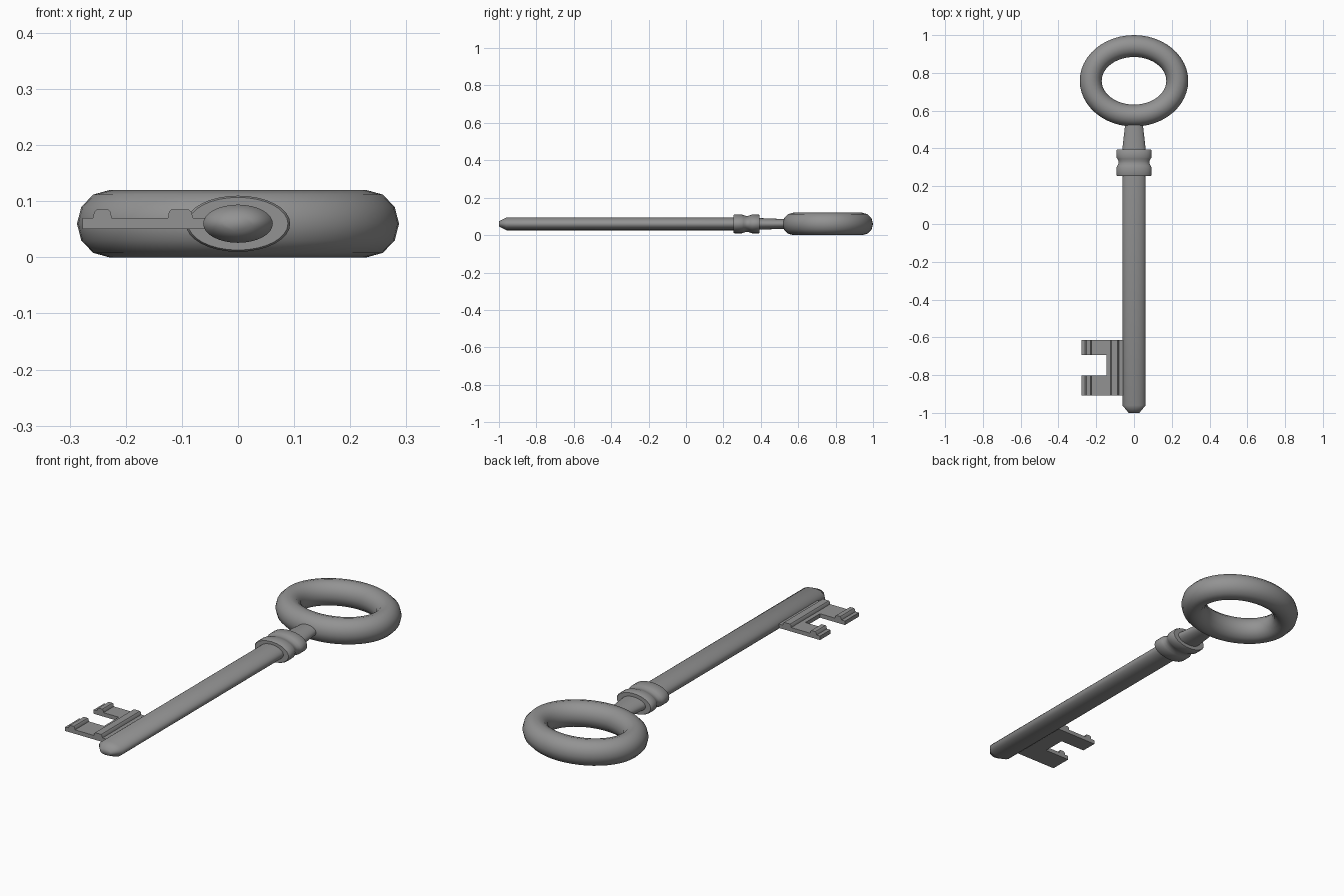
import bpy, bmesh
from math import sin, cos, tau, radians

if "Cube" in bpy.data.objects:
    bpy.data.objects.remove(bpy.data.objects["Cube"])

ZC = 0.06  # height of the key's axis

# Dark grey metal
metal = bpy.data.materials.new("dark_metal")
metal.diffuse_color = (0.29, 0.29, 0.29, 1)
metal.use_nodes = True
metal.node_tree.nodes["Principled BSDF"].inputs["Base Color"].default_value = metal.diffuse_color


def finish(name, bm, angle=35):
    bmesh.ops.recalc_face_normals(bm, faces=bm.faces)
    me = bpy.data.meshes.new(name)
    bm.to_mesh(me)
    bm.free()
    me.materials.append(metal)
    ob = bpy.data.objects.new(name, me)
    bpy.context.collection.objects.link(ob)
    bpy.ops.object.select_all(action='DESELECT')
    ob.select_set(True)
    bpy.context.view_layer.objects.active = ob
    if angle:
        bpy.ops.object.shade_smooth_by_angle(angle=radians(angle))
    return ob


def bridge(bm, a, b):
    n = len(a)
    for i in range(n):
        j = (i + 1) % n
        bm.faces.new((a[i], a[j], b[j], b[i]))


def lathe(name, profile, angle=35, sides=32):
    """Elliptical rings (y, x radius, z radius) along the y axis, capped."""
    bm = bmesh.new()
    rings = [[bm.verts.new((rx * cos(tau * i / sides), y, ZC + rz * sin(tau * i / sides)))
              for i in range(sides)] for y, rx, rz in profile]
    for a, b in zip(rings, rings[1:]):
        bridge(bm, a, b)
    bm.faces.new(rings[0])
    bm.faces.new(rings[-1])
    return finish(name, bm, angle)


# Shaft with tapered tip
lathe("shaft", [(-1.0, 0.028, 0.014), (-0.96, 0.062, 0.034), (0.28, 0.062, 0.034)], 70)

# Collar: two beads with a waist between
lathe("collar", [(0.254, 0.089, 0.047), (0.259, 0.093, 0.05), (0.298, 0.093, 0.05),
                 (0.308, 0.088, 0.047), (0.32, 0.082, 0.043), (0.332, 0.082, 0.043),
                 (0.345, 0.088, 0.047), (0.353, 0.093, 0.05), (0.389, 0.093, 0.05),
                 (0.394, 0.089, 0.047)], 50)

# Neck joining collar and bow
lathe("neck", [(0.37, 0.062, 0.031), (0.395, 0.062, 0.031), (0.525, 0.047, 0.026), (0.57, 0.045, 0.026)])

# Oval ring bow with a constant round section
bm = bmesh.new()
rings = []
for i in range(48):
    a = tau * i / 48
    ring = []
    for j in range(12):
        b = tau * j / 12
        r = 0.058 * cos(b)
        ring.append(bm.verts.new(((0.229 + r) * cos(a), 0.758 + (0.184 + r) * sin(a), ZC + 0.06 * sin(b))))
    rings.append(ring)
for i in range(48):
    bridge(bm, rings[i], rings[(i + 1) % 48])
finish("bow", bm, 60)

# Ridged bit: side profile extruded along the shaft
profile = [(-0.277, 0.051), (-0.277, 0.07), (-0.259, 0.07), (-0.256, 0.081), (-0.252, 0.085),
           (-0.231, 0.085), (-0.227, 0.081), (-0.225, 0.07), (-0.125, 0.07), (-0.123, 0.081),
           (-0.119, 0.085), (-0.087, 0.085), (-0.083, 0.081), (-0.08, 0.07), (-0.03, 0.07), (-0.03, 0.051)]
bm = bmesh.new()
ends = [[bm.verts.new((x, y, z)) for x, z in profile] for y in (-0.908, -0.615)]
bridge(bm, *ends)
for e in ends:
    bm.faces.new(e)
bit = finish("bit", bm, 35)

# Notch cut out of the bit
bm = bmesh.new()
bmesh.ops.create_cube(bm, size=1)
bmesh.ops.scale(bm, vec=(0.2, 0.11, 0.2), verts=bm.verts)
bmesh.ops.translate(bm, vec=(-0.245, -0.748, ZC), verts=bm.verts)
cutter = finish("notch_cutter", bm, 0)
cutter.hide_render = True
cutter.hide_set(True)
mod = bit.modifiers.new("notch", 'BOOLEAN')
mod.operation = 'DIFFERENCE'
mod.object = cutter
mod.solver = 'EXACT'
